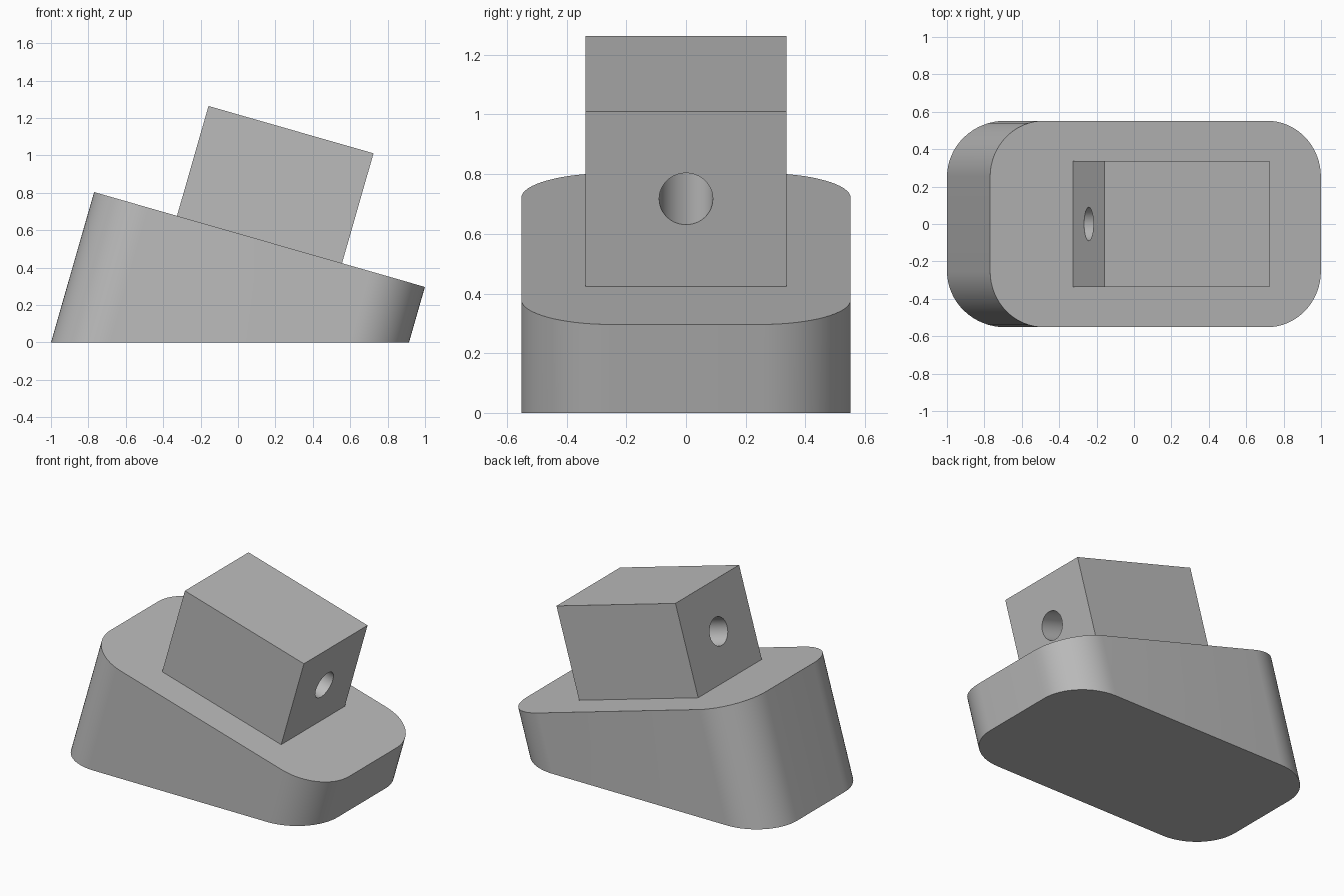
import bpy
import bmesh
from math import cos, sin, pi, radians
from mathutils import Matrix, Vector

if "Cube" in bpy.data.objects:
    bpy.data.objects.remove(bpy.data.objects["Cube"])

# Tilted frame: origin at the middle of the sloping deck
TILT = Matrix.Translation((0.115, 0, 0.55)) @ Matrix.Rotation(radians(16), 4, "Y")

grey = bpy.data.materials.new("plain grey")
grey.use_nodes = True
colour = (0.5, 0.5, 0.5, 1)
grey.diffuse_color = colour
grey.node_tree.nodes["Principled BSDF"].inputs["Base Color"].default_value = colour


def make_object(name, bm):
    bmesh.ops.recalc_face_normals(bm, faces=bm.faces)
    mesh = bpy.data.meshes.new(name)
    bm.to_mesh(mesh)
    bm.free()
    mesh.materials.append(grey)
    obj = bpy.data.objects.new(name, mesh)
    bpy.context.collection.objects.link(obj)
    return obj


def select_only(obj):
    bpy.ops.object.select_all(action="DESELECT")
    obj.select_set(True)
    bpy.context.view_layer.objects.active = obj


def rounded_rectangle(half_x, half_y, radius, steps=16):
    points = []
    for quarter, (sx, sy) in enumerate([(1, 1), (-1, 1), (-1, -1), (1, -1)]):
        for i in range(steps + 1):
            a = (quarter + i / steps) * pi / 2
            points.append((sx * (half_x - radius) + radius * cos(a),
                           sy * (half_y - radius) + radius * sin(a), 0))
    return points


# Wedge base: tilted rounded prism, cut flat at the ground
bm = bmesh.new()
deck = bm.faces.new([bm.verts.new(p) for p in rounded_rectangle(0.92, 0.552, 0.3)])
walls = bmesh.ops.extrude_face_region(bm, geom=[deck], use_keep_orig=True)
lower = [g for g in walls["geom"] if isinstance(g, bmesh.types.BMVert)]
bmesh.ops.translate(bm, verts=lower, vec=(0, 0, -1.5))
bm.transform(TILT)
cut = bmesh.ops.bisect_plane(bm, geom=bm.verts[:] + bm.edges[:] + bm.faces[:],
                             plane_co=Vector(), plane_no=(0, 0, 1), clear_inner=True)
rim = [g for g in cut["geom_cut"] if isinstance(g, bmesh.types.BMEdge)]
bmesh.ops.contextual_create(bm, geom=rim)
base = make_object("wedge_base", bm)

# Block standing square on the sloping deck
bm = bmesh.new()
bmesh.ops.create_cube(bm, size=1, matrix=TILT @ Matrix.Translation((0, 0, 0.3055))
                      @ Matrix.Diagonal((0.918, 0.674, 0.611, 1)))
block = make_object("upper_block", bm)

# Round hole running lengthwise through the block
bm = bmesh.new()
bmesh.ops.create_cone(bm, cap_ends=True, segments=48, radius1=0.09, radius2=0.09, depth=1.4,
                      matrix=TILT @ Matrix.Translation((0, 0, 0.3055))
                      @ Matrix.Rotation(pi / 2, 4, "Y"))
cutter = make_object("hole_cutter", bm)
cutter.hide_render = True
bore = block.modifiers.new("bore", "BOOLEAN")
bore.operation = "DIFFERENCE"
bore.solver = "EXACT"
bore.object = cutter
select_only(block)
bpy.ops.object.modifier_apply(modifier=bore.name)
bpy.data.objects.remove(cutter)

for obj in (base, block):
    select_only(obj)
    bpy.ops.object.shade_smooth_by_angle(angle=radians(30))
